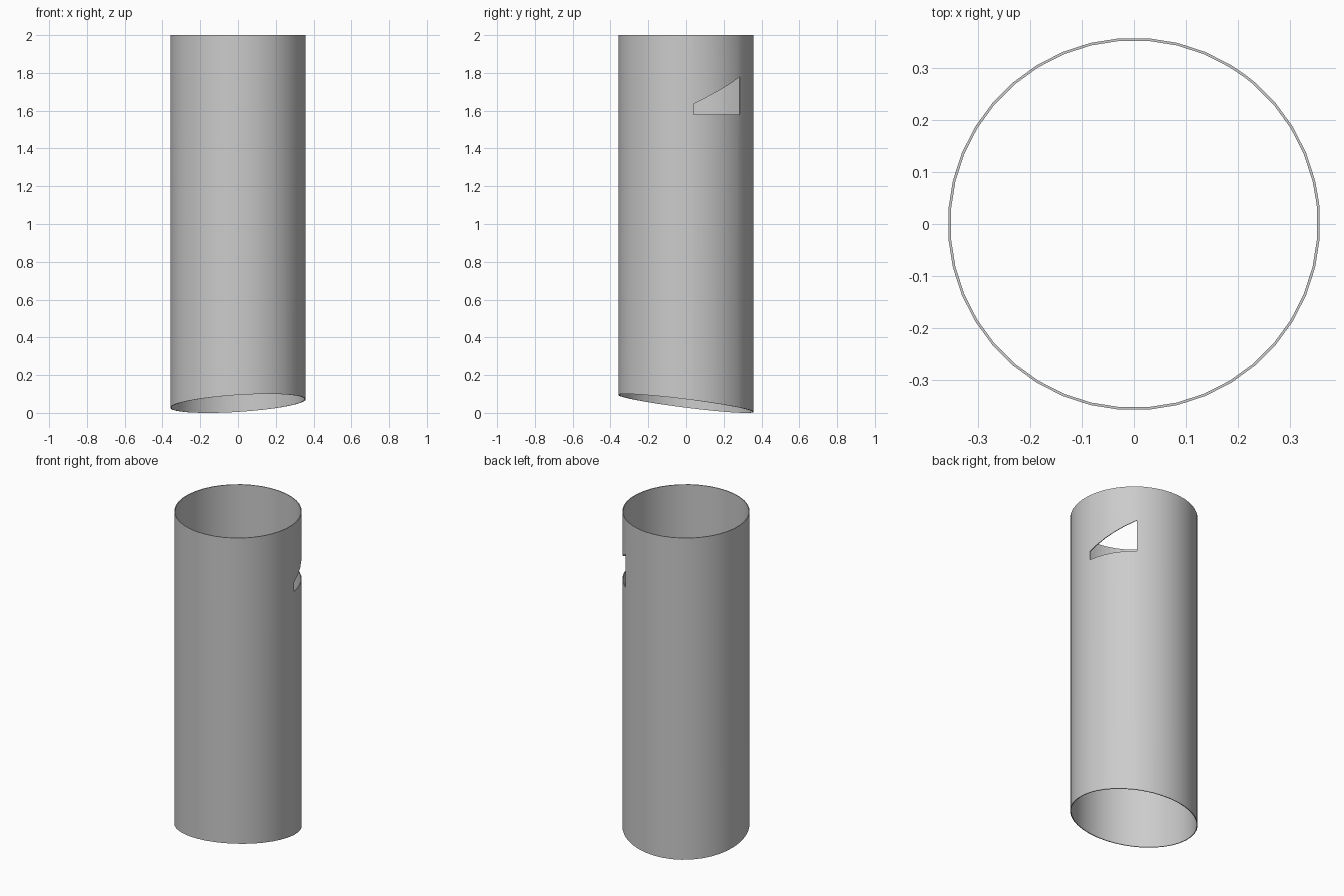
import bpy, bmesh
from math import sin, cos, radians

if "Cube" in bpy.data.objects:
    bpy.data.objects.remove(bpy.data.objects["Cube"])

R, TOP, SIDES, WALL = 0.359, 2.0, 40, 0.005
H0, H1 = 6.4, 52.7          # window edges around the tube, degrees
SILL = 1.58


def window_top(a):
    # sloping upper edge of the window, clamped outside it
    t = min(max((a - H0) / (H1 - H0), 0), 1)
    return 1.635 + 0.145 * t


# Column angles: regular sides plus the two window edges
step = 360 / SIDES
angles = sorted([step * (i + 0.5) for i in range(SIDES)] + [H0, H1])

bm = bmesh.new()
cols = []
for a in angles:
    x, y = R * cos(radians(a)), R * sin(radians(a))
    foot = 0.05 + 0.0625 * x - 0.125 * y    # slanted foot cut
    cols.append([bm.verts.new((x, y, z))
                 for z in (foot, SILL, window_top(a), TOP)])

# Wall panels, leaving the window open
n = len(angles)
for i in range(n):
    a, b = cols[i], cols[(i + 1) % n]
    in_window = angles[i] >= H0 - 1e-6 and angles[i] < H1 - 1e-6
    for r in range(3):
        if r == 1 and in_window:
            continue
        bm.faces.new((a[r], b[r], b[r + 1], a[r + 1]))
bmesh.ops.delete(bm, geom=[v for v in bm.verts if not v.link_faces], context='VERTS')

mesh = bpy.data.meshes.new("tube_wall")
bm.to_mesh(mesh)
bm.free()
tube = bpy.data.objects.new("tube_wall", mesh)
bpy.context.collection.objects.link(tube)
bpy.context.view_layer.objects.active = tube
tube.select_set(True)

# Thin wall, thickened inward
solid = tube.modifiers.new("thickness", 'SOLIDIFY')
solid.thickness = WALL
solid.offset = -1
bpy.ops.object.modifier_apply(modifier=solid.name)
bpy.ops.object.shade_smooth_by_angle(angle=radians(30))
